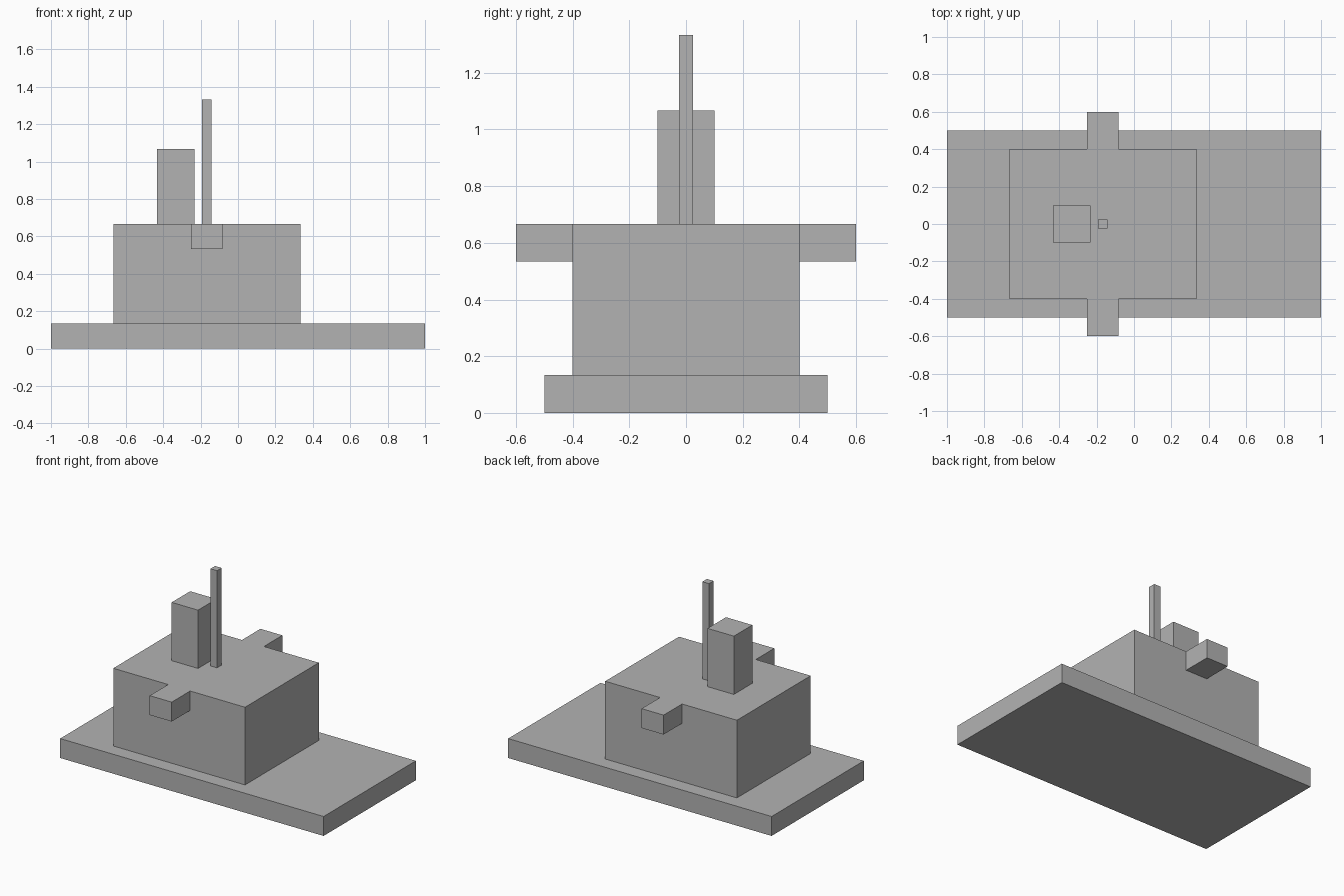
import bpy
import bmesh
from mathutils import Vector

cube = bpy.data.objects.get("Cube")
if cube:
    bpy.data.objects.remove(cube, do_unlink=True)

GREY = (0.45, 0.45, 0.45, 1.0)
grey = bpy.data.materials.new("plain grey")
grey.use_nodes = True
grey.diffuse_color = GREY
grey.node_tree.nodes["Principled BSDF"].inputs["Base Color"].default_value = GREY


def box(name, low, high):
    """Flat-shaded box spanning two opposite corners."""
    low, high = Vector(low), Vector(high)
    bm = bmesh.new()
    bmesh.ops.create_cube(bm, size=1)
    bmesh.ops.scale(bm, vec=high - low, verts=bm.verts)
    mesh = bpy.data.meshes.new(name)
    bm.to_mesh(mesh)
    bm.free()
    mesh.materials.append(grey)
    obj = bpy.data.objects.new(name, mesh)
    obj.location = (low + high) / 2
    bpy.context.scene.collection.objects.link(obj)
    return obj


U = 1 / 30           # design unit
BASE_TOP = 4 * U
BODY_TOP = 20 * U

# Flat hull and the main block, set towards the right
box("hull", (-1, -0.5, 0), (1, 0.5, BASE_TOP))
box("cabin", (-20 * U, -0.4, BASE_TOP), (10 * U, 0.4, BODY_TOP))

# Stub platforms on the front and back, flush with the cabin roof
for side, y0, y1 in (("front", -0.6, -0.4), ("back", 0.4, 0.6)):
    box(side + "_bridge_wing", (-7.5 * U, y0, 16 * U), (-2.5 * U, y1, BODY_TOP))

# Chimney and mast on the roof
box("funnel", (-13 * U, -0.1, BODY_TOP), (-7 * U, 0.1, 32 * U))
box("mast", (-5.75 * U, -0.025, BODY_TOP), (-4.25 * U, 0.025, 40 * U))
